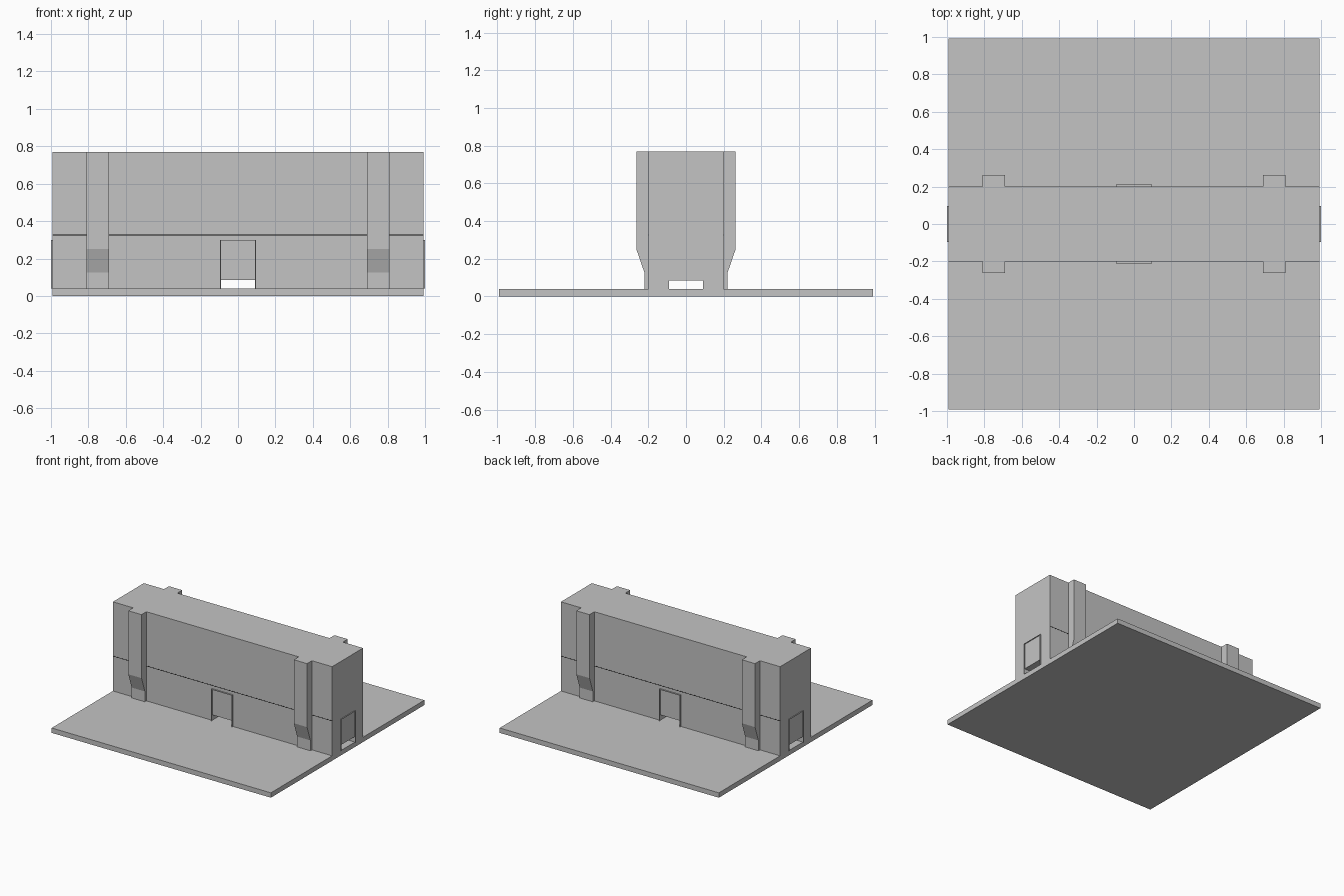
import bpy, bmesh
from math import pi
from mathutils import Matrix, Vector

cube = bpy.data.objects.get("Cube")
if cube:
    bpy.data.objects.remove(cube, do_unlink=True)


def material(name, value):
    mat = bpy.data.materials.new(name)
    mat.use_nodes = True
    color = (value, value, value, 1)
    mat.diffuse_color = color
    mat.node_tree.nodes["Principled BSDF"].inputs["Base Color"].default_value = color
    return mat


GREY = material("stone grey", 0.55)
BLACK = material("seam black", 0.003)

HALF, DEPTH = 0.993, 0.2          # half length and half depth of the wall
FLOOR, TOP = 0.04, 0.77
DOOR, DOOR_LOW, DOOR_TOP = 0.095, 0.085, 0.3


def finish(name, bm, mat):
    bmesh.ops.recalc_face_normals(bm, faces=bm.faces)
    mesh = bpy.data.meshes.new(name)
    bm.to_mesh(mesh)
    bm.free()
    mesh.materials.append(mat)
    obj = bpy.data.objects.new(name, mesh)
    bpy.context.collection.objects.link(obj)
    return obj


def add_box(bm, low, high):
    low, high = Vector(low), Vector(high)
    place = Matrix.Translation((low + high) / 2) @ Matrix.Diagonal((*(high - low), 1))
    bmesh.ops.create_cube(bm, size=1, matrix=place)


def box(name, low, high, mat=GREY):
    bm = bmesh.new()
    add_box(bm, low, high)
    return finish(name, bm, mat)


# Ground slab
box("base_slab", (-HALF, -HALF, 0), (HALF, HALF, FLOOR))

# Wall above the door gaps, standing on four corner piers
box("wall", (-HALF, -DEPTH, DOOR_LOW), (HALF, DEPTH, TOP))
for sx in (-1, 1):
    for sy in (-1, 1):
        xs = sorted((sx * DOOR, sx * HALF))
        ys = sorted((sy * DOOR, sy * DEPTH))
        box("wall_pier", (xs[0], ys[0], FLOOR), (xs[1], ys[1], DOOR_LOW))

# Buttresses with a tapered foot, extruded from a side profile
profile = [(0.19, FLOOR), (0.22, FLOOR), (0.22, 0.125), (0.263, 0.25),
           (0.263, TOP), (0.19, TOP)]
for sx in (-1, 1):
    for sy in (-1, 1):
        bm = bmesh.new()
        face = bm.faces.new([bm.verts.new((sx * 0.69, sy * y, z)) for y, z in profile])
        side = bmesh.ops.extrude_face_region(bm, geom=[face])
        moved = [v for v in side["geom"] if isinstance(v, bmesh.types.BMVert)]
        bmesh.ops.translate(bm, verts=moved, vec=(sx * 0.12, 0, 0))
        finish("buttress", bm, GREY)

# Thin raised door frames, turned to each of the four sides
RIM = 0.004
for i, (reach, proud) in enumerate(((DEPTH, 0.011), (HALF, 0.007)) * 2):
    bm = bmesh.new()
    front = -reach - proud
    for s in (-1, 1):
        xs = sorted((s * DOOR, s * (DOOR - RIM)))
        add_box(bm, (xs[0], front, FLOOR), (xs[1], -reach, DOOR_TOP))
    add_box(bm, (RIM - DOOR, front, DOOR_TOP - RIM), (DOOR - RIM, -reach, DOOR_TOP))
    bmesh.ops.rotate(bm, verts=bm.verts, matrix=Matrix.Rotation(i * pi / 2, 3, "Z"))
    finish("door_frame", bm, GREY)

# Hairline seam along both long faces
for s in (-1, 1):
    ys = sorted((s * (DEPTH - 0.002), s * (DEPTH + 0.001)))
    box("wall_seam", (-HALF, ys[0], 0.324), (HALF, ys[1], 0.328), BLACK)
